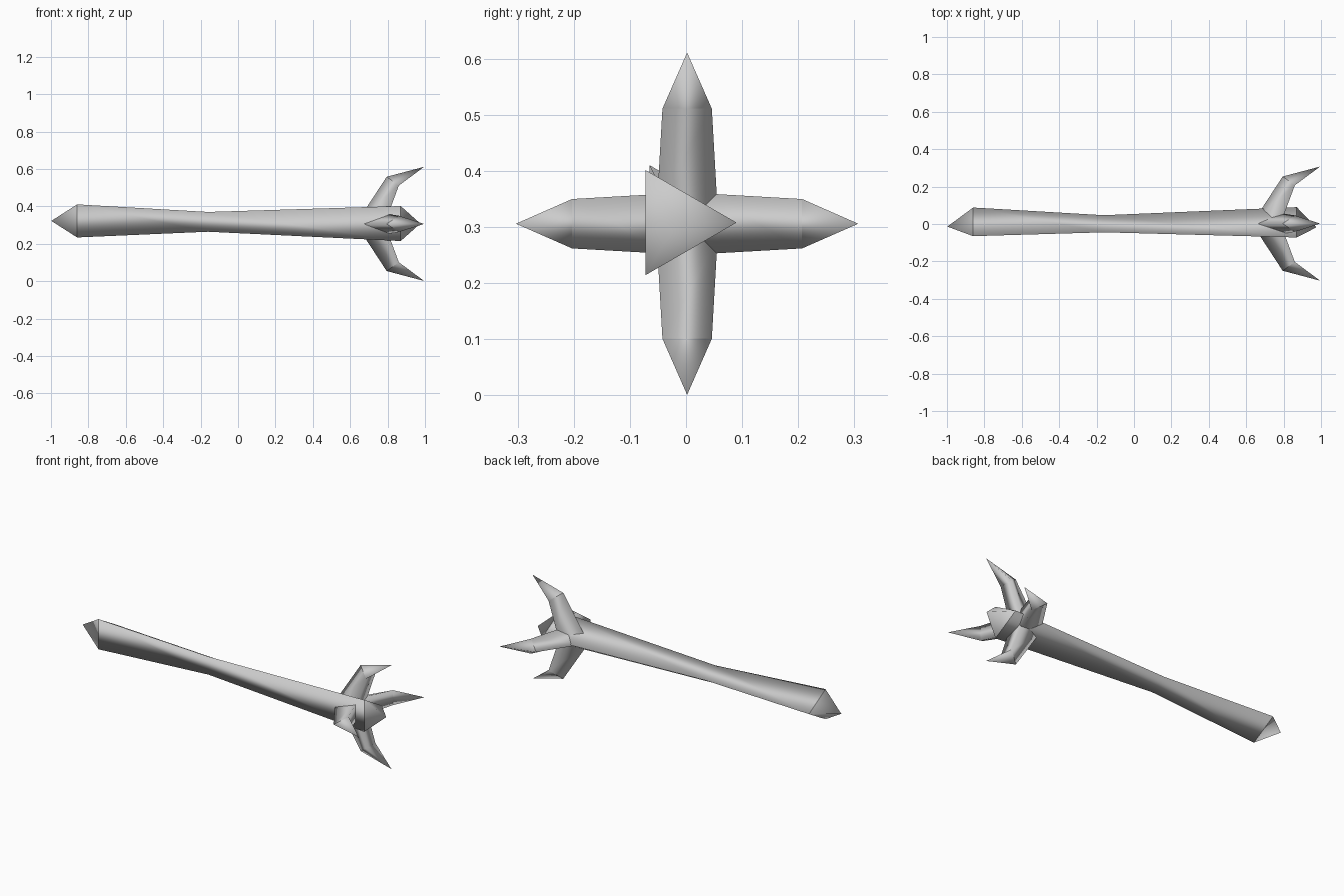
import bpy, bmesh, math
from mathutils import Matrix, Vector

if "Cube" in bpy.data.objects:
    bpy.data.objects.remove(bpy.data.objects["Cube"])

grey = bpy.data.materials.new("light_grey")
grey.diffuse_color = (0.6, 0.6, 0.6, 1)
grey.use_nodes = True
grey.node_tree.nodes["Principled BSDF"].inputs["Base Color"].default_value = grey.diffuse_color


def lofted_part(name, rings, tip_start=None, tip_end=None, spin=0.0):
    """Skin equal-sized rings, closing each end with a point or a flat face."""
    bm = bmesh.new()
    loops = [[bm.verts.new(p) for p in ring] for ring in rings]
    n = len(loops[0])
    for a, b in zip(loops, loops[1:]):
        for i in range(n):
            j = (i + 1) % n
            bm.faces.new((a[i], a[j], b[j], b[i]))
    for loop, tip in ((loops[0], tip_start), (loops[-1], tip_end)):
        if tip is None:
            bm.faces.new(loop)
        else:
            apex = bm.verts.new(tip)
            for i in range(n):
                bm.faces.new((loop[i], loop[(i + 1) % n], apex))
    bmesh.ops.recalc_face_normals(bm, faces=bm.faces)
    for f in bm.faces:
        f.smooth = True
    # crisp crease around the base of every point
    for loop, tip in ((loops[0], tip_start), (loops[-1], tip_end)):
        for i in range(n):
            bm.edges.get((loop[i], loop[(i + 1) % n])).smooth = False
    if spin is not None:
        turn = Matrix.Translation(AXIS) @ Matrix.Rotation(spin, 4, 'X')
        bmesh.ops.transform(bm, matrix=turn, verts=bm.verts)
    mesh = bpy.data.meshes.new(name)
    bm.to_mesh(mesh)
    bm.free()
    mesh.materials.append(grey)
    obj = bpy.data.objects.new(name, mesh)
    bpy.context.collection.objects.link(obj)


AXIS = Vector((0, 0.002, 0.306))


def triangle(x, y, z, r):
    """Triangular section across the shaft, one corner towards +y."""
    angles = [math.radians(120 * i) for i in range(3)]
    return [(x, y + r * math.cos(a), z + r * math.sin(a)) for a in angles]


# Shaft: three-sided, narrow at the waist, pointed at both ends
lofted_part("shaft",
            [triangle(-0.86, -0.014, 0.322, 0.102),
             triangle(-0.16, -0.014, 0.317, 0.061),
             triangle(0.87, -0.018, 0.308, 0.108)],
            tip_start=(-0.998, -0.014, 0.322),
            tip_end=(0.975, -0.018, 0.308), spin=None)


def claw_section(x_back, h_back, x_front, h_front, half):
    """Triangular claw section: ridge at the rear, flat side in front."""
    return [(x_back, 0, h_back), (x_front, -half, h_front), (x_front, half, h_front)]


# Four bent claws around the head
for k, side in enumerate(("top", "front", "bottom", "back")):
    lofted_part("claw_" + side,
                [claw_section(0.65, 0.03, 0.795, 0.03, 0.054),
                 claw_section(0.795, 0.252, 0.86, 0.205, 0.044)],
                tip_end=(0.995, 0, 0.305), spin=k * math.pi / 2)
